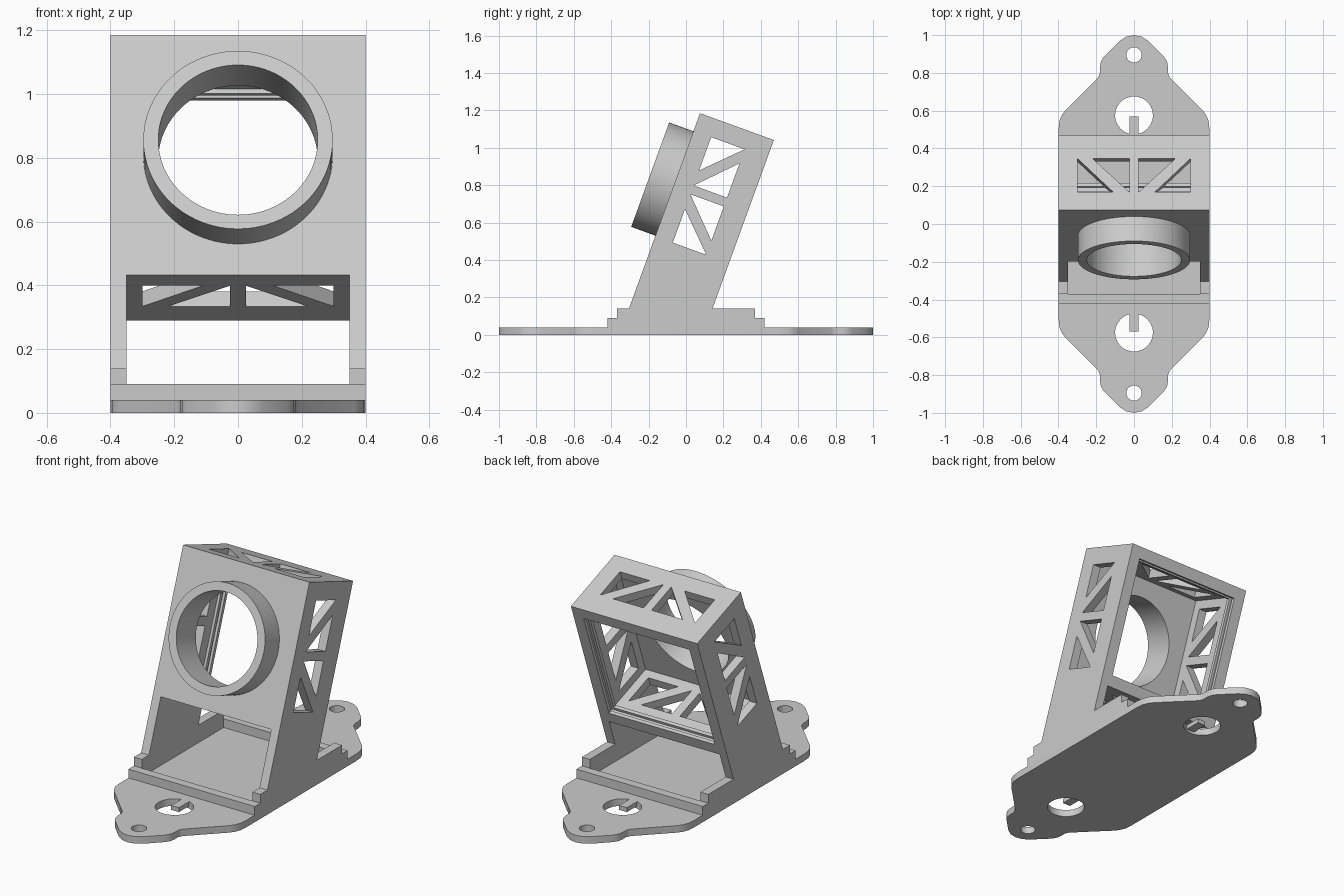
import bpy, bmesh
from math import cos, sin, pi, radians
from mathutils import Matrix, Vector

if "Cube" in bpy.data.objects:
    bpy.data.objects.remove(bpy.data.objects["Cube"])

grey = bpy.data.materials.new("light grey plastic")
grey.use_nodes = True
grey.diffuse_color = (0.6, 0.6, 0.6, 1)
grey.node_tree.nodes["Principled BSDF"].inputs["Base Color"].default_value = (0.6, 0.6, 0.6, 1)

TILT = radians(20)
DEPTH, HALF, WALL = 0.42, 0.4, 0.05
INNER = HALF - WALL
FLOOR = 0.04
# Tilted frame: x across, y from front to back, z from the housing's top edge
FRAME = Matrix.Translation((0, 0.075, 1.185)) @ Matrix.Rotation(-TILT, 4, 'X')
UPRIGHT = Matrix.Identity(4)


def prism(name, loops, axis, start, end, matrix=UPRIGHT):
    """Extrude a flat outline with holes along one axis (0, 1 or 2)."""
    def place(a, b):
        p = [a, b]
        p.insert(axis, start)
        return p
    bm = bmesh.new()
    edges = []
    for loop in loops:
        vs = [bm.verts.new(place(*p)) for p in loop]
        edges += [bm.edges.new((v, vs[i - 1])) for i, v in enumerate(vs)]
    normal = Vector((0, 0, 0))
    normal[axis] = 1
    bmesh.ops.triangle_fill(bm, edges=edges, use_beauty=True, normal=normal)
    new = bmesh.ops.extrude_face_region(bm, geom=bm.faces[:])["geom"]
    bmesh.ops.translate(bm, vec=normal * (end - start),
                        verts=[g for g in new if isinstance(g, bmesh.types.BMVert)])
    bmesh.ops.recalc_face_normals(bm, faces=bm.faces)
    bm.transform(matrix)
    mesh = bpy.data.meshes.new(name)
    bm.to_mesh(mesh)
    bm.free()
    mesh.materials.append(grey)
    obj = bpy.data.objects.new(name, mesh)
    bpy.context.collection.objects.link(obj)
    return obj


def rect(a0, a1, b0, b1):
    return [(a0, b0), (a1, b0), (a1, b1), (a0, b1)]


def box(name, x0, x1, y0, y1, z0, z1, matrix=UPRIGHT):
    return prism(name, [rect(x0, x1, y0, y1)], 2, z0, z1, matrix)


def circle(cx, cy, r, n=64):
    return [(cx + r * cos(2 * pi * i / n), cy + r * sin(2 * pi * i / n)) for i in range(n)]


def smooth(obj):
    bpy.ops.object.select_all(action='DESELECT')
    obj.select_set(True)
    bpy.context.view_layer.objects.active = obj
    bpy.ops.object.shade_smooth_by_angle(angle=radians(30))


# Truss cutouts: (distance from the wall's middle, depth), mirrored about the middle
near, far = 0.1, 0.29
half_truss = [[(0.3, near), (0.3, far), (0.11, near)],
              [(0.22, far), (0.025, far), (0.025, near)]]
truss = [[(s * a, u) for a, u in tri] for s in (-1, 1) for tri in half_truss]

# Base plate with rounded mounting ears
quarter = [(0.4, 0.5), (0.395, 0.545), (0.383, 0.575), (0.365, 0.6), (0.19, 0.775),
           (0.18, 0.8), (0.18, 0.83), (0.175, 0.86), (0.16, 0.885), (0.075, 0.97),
           (0.04, 0.992), (0, 1)]
back_edge = quarter + [(-x, y) for x, y in quarter[-2::-1]]
outline = back_edge + [(-x, -y) for x, y in back_edge]
holes = [circle(0, s * y, r, 48) for s in (-1, 1) for y, r in ((0.575, 0.1), (0.895, 0.04))]
smooth(prism("base_plate", [outline] + holes, 2, 0, FLOOR))

for s, end in ((-1, "front"), (1, "back")):
    # Cross bars and small tabs reaching into the large holes
    y0, y1 = sorted((s * 0.37, s * 0.42))
    box(end + "_cross_bar", -HALF, HALF, y0, y1, FLOOR, 0.09)
    y0, y1 = sorted((s * 0.47, s * 0.57))
    box(end + "_hole_tab", -0.025, 0.025, y0, y1, 0.015, FLOOR)

for s, side in ((-1, "right"), (1, "left")):
    x0, x1 = sorted((s * INNER, s * HALF))
    box(side + "_rail", x0, x1, -0.37, 0.37, FLOOR, 0.14)
    # Leaning side wall, cut level at the floor
    foot = [(FLOOR - 1.185 + u * sin(TILT)) / cos(TILT) for u in (0, DEPTH)]
    wall = [(0, 0), (DEPTH, 0), (DEPTH, foot[1]), (0, foot[0])]
    cuts = [[(u, a - HALF) for a, u in tri] for tri in truss]
    prism(side + "_wall", [wall] + cuts, 0, x0, x1, FRAME)

# Top and bottom truss walls
for name, z in (("top_wall", 0), ("bottom_wall", -0.75)):
    prism(name, [rect(-INNER, INNER, 0, DEPTH)] + truss, 2, z - WALL, z, FRAME)

# Front panel with round opening and projecting collar
opening = circle(0, -HALF, 0.25, 96)
panel = rect(-INNER, INNER, -0.75, -WALL)
smooth(prism("front_panel", [panel, opening], 1, 0, WALL, FRAME))
smooth(prism("collar", [circle(0, -HALF, 0.297, 96), opening], 1, -0.138, 0, FRAME))

# Two thin lips leaving a slot around the rear opening
lip = 0.335
for name, u in (("slot_inner_lip", 0.355), ("slot_outer_lip", 0.4)):
    prism(name, [rect(-INNER, INNER, -0.75, -WALL),
                 rect(-lip, lip, -HALF - lip, lip - HALF)], 1, u, u + 0.02, FRAME)
